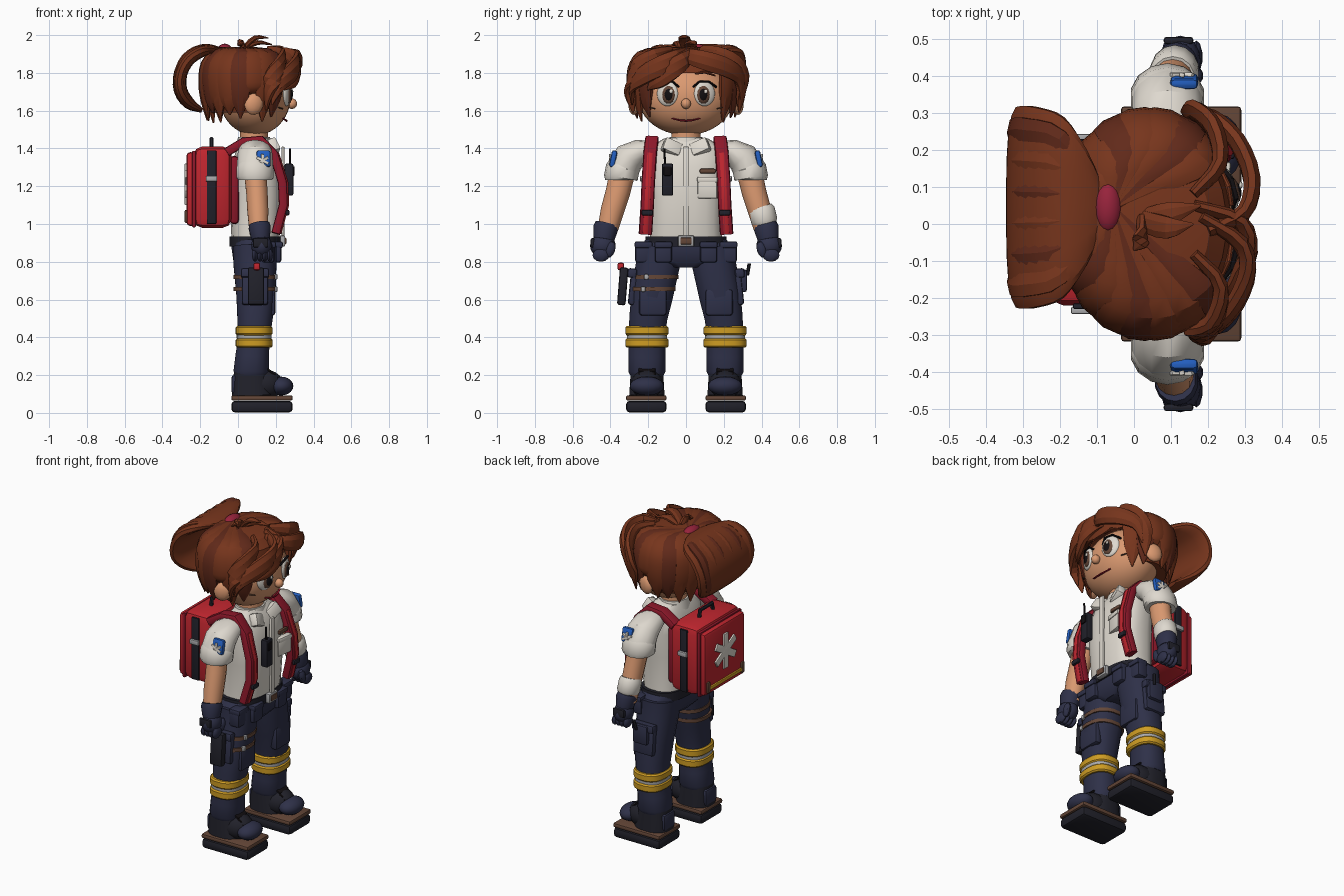
import bpy, bmesh, math, random
from mathutils import Vector as V
random.seed(3)
PAL = dict(hair=(118, 56, 34), hair2=(98, 46, 32), skin=(218, 152, 112), white=(222, 216, 206), navy=(50, 52, 74),
           dark=(38, 38, 46), red=(190, 42, 50), wine=(140, 30, 46), gold=(205, 155, 40), brown=(100, 72, 58),
           blue=(40, 95, 190), grey=(170, 170, 172), black=(25, 22, 24), tie=(150, 40, 62))
MATS = {}
for k, c in PAL.items():
    MATS[k] = bpy.data.materials.new(k)
    MATS[k].diffuse_color = [(v / 255) ** 2.2 for v in c] + [1]


def finish(name, bm, mat, angle=35):
    bmesh.ops.recalc_face_normals(bm, faces=bm.faces)
    me = bpy.data.meshes.new(name)
    bm.to_mesh(me)
    bm.free()
    me.shade_smooth()
    me.set_sharp_from_angle(angle=math.radians(angle))
    me.materials.append(MATS[mat])
    ob = bpy.data.objects.new(name, me)
    bpy.context.collection.objects.link(ob)
    return ob


def curve(pts, k=3):
    """Catmull-Rom smoothing of a point list."""
    P = [V(q) for q in pts]
    P = [P[0] * 2 - P[1]] + P + [P[-1] * 2 - P[-2]]
    out = []
    for a, b, c, d in zip(P, P[1:], P[2:], P[3:]):
        for t in (j / k for j in range(k)):
            out.append((b * 2 + (c - a) * t + (a * 2 - b * 5 + c * 4 - d) * t * t + (b * 3 - a - c * 3 + d) * t ** 3) / 2)
    return out + [P[-2]]


def sweep(name, pts, sizes, mat, side=(0, 1, 0), n=14, p=1.0, angle=35):
    """Loft superellipse rings along a path; sizes = (half width along side, half depth)."""
    bm, rings, pts = bmesh.new(), [], [V(q) for q in pts]
    sg = lambda c: math.copysign(abs(c) ** p, c)
    for i, q in enumerate(pts):
        t = (pts[min(i + 1, len(pts) - 1)] - pts[max(i - 1, 0)]).normalized()
        s = V(side)
        s = (s - t * s.dot(t)).normalized()
        u = t.cross(s)
        a, b = sizes[i]
        rings.append([bm.verts.new(q + s * a * sg(math.cos(w)) + u * b * sg(math.sin(w)))
                      for w in (2 * math.pi * (j + .5) / n for j in range(n))])
    for r0, r1 in zip(rings, rings[1:]):
        for j in range(n):
            bm.faces.new((r0[j], r0[(j + 1) % n], r1[(j + 1) % n], r1[j]))
    bm.faces.new(rings[0])
    bm.faces.new(rings[-1])
    return finish(name, bm, mat, angle)


def lock(name, pts, sizes, mat, side=(0, 1, 0), n=8, p=1.0):
    sz = [(max(v.x, .002), max(v.y, .002)) for v in curve([(a, b, 0) for a, b in sizes])]
    return sweep(name, curve(pts), sz, mat, side, n, p, 22)


def ball(name, loc, r, mat, seg=16, rot=(0, 0, 0)):
    bm = bmesh.new()
    bmesh.ops.create_uvsphere(bm, u_segments=seg, v_segments=seg * 2 // 3, radius=1)
    bmesh.ops.scale(bm, vec=r, verts=bm.verts)
    ob = finish(name, bm, mat)
    ob.location, ob.rotation_euler = loc, rot
    return ob


def box(name, loc, dims, mat, bev=.008, rot=(0, 0, 0)):
    bm = bmesh.new()
    bmesh.ops.create_cube(bm, size=1)
    bmesh.ops.scale(bm, vec=dims, verts=bm.verts)
    bmesh.ops.bevel(bm, geom=bm.edges[:], offset=min(bev, min(dims) * .4), segments=2, affect='EDGES', profile=.5)
    ob = finish(name, bm, mat)
    ob.location, ob.rotation_euler = loc, rot
    return ob


# torso, belt and hips
sweep("shirt", [(.09, 0, .9), (.095, 0, 1.0), (.1, 0, 1.15), (.1, 0, 1.3), (.09, 0, 1.4), (.085, 0, 1.45)],
      [(.195, .125), (.19, .135), (.195, .14), (.21, .13), (.2, .105), (.12, .07)], 'white', n=20, p=.75)
sweep("hips", [(.09, 0, .93), (.09, 0, .87), (.09, 0, .8), (.09, 0, .77)],
      [(.205, .125), (.255, .125), (.24, .115), (.1, .09)], 'navy', n=20, p=.75)
sweep("belt", [(.09, 0, .88), (.09, 0, .935)], [(.215, .135)] * 2, 'dark', n=24, p=.75)
box("buckle", (.235, 0, .91), (.03, .085, .06), 'grey')
box("buckle_inset", (.25, 0, .91), (.012, .06, .035), 'brown')
box("placket", (.238, 0, 1.17), (.016, .034, .48), 'white')
box("chest_pocket", (.232, .115, 1.19), (.035, .105, .11), 'white', .008, (0, 0, -.15))
box("pocket_flap", (.236, .115, 1.235), (.038, .11, .03), 'white', .008, (0, 0, -.15))
box("name_tag", (.232, .115, 1.28), (.02, .085, .025), 'brown')
box("radio", (.27, -.098, 1.235), (.045, .06, .17), 'dark')
box("radio_speaker", (.293, -.098, 1.28), (.012, .04, .05), 'black')
sweep("radio_antenna", [(.275, -.11, 1.3), (.275, -.115, 1.4)], [(.006, .006)] * 2, 'black', n=8)
sweep("neck", [(.085, 0, 1.4), (.085, 0, 1.52)], [(.08, .075)] * 2, 'skin')
sweep("collar_band", [(.085, 0, 1.4), (.085, 0, 1.46)], [(.105, .095), (.09, .085)], 'white')

for s in (-1, 1):
    sd = "left" if s > 0 else "right"
    box(f"collar_flap_{sd}", (.185, s * .075, 1.405), (.05, .1, .075), 'white', .012, (s * .45, -.35, s * -.3))
    # legs with reflective bands
    sweep(f"trouser_leg_{sd}", [(.09, s * .14, .88), (.09, s * .15, .78), (.095, s * .18, .62), (.09, s * .2, .5),
          (.085, s * .207, .4), (.075, s * .207, .3), (.07, s * .207, .22), (.07, s * .207, .2)],
          [(.125, .115), (.118, .115), (.112, .105), (.102, .095), (.098, .085), (.1, .09), (.1, .095), (.09, .09)],
          'navy', n=16, p=.85)
    for z in (.435, .37):
        sweep(f"gold_band_{sd}", [(.085, s * .207, z + d) for d in (-.024, -.016, .016, .024)],
              [(.108, .09), (.116, .098), (.116, .098), (.108, .09)], 'gold', n=18, p=.8)
    sweep(f"reflective_band_{sd}", [(.085, s * .207, .393), (.085, s * .207, .412)], [(.107, .092)] * 2, 'grey', n=18, p=.8)
    # boots
    box(f"sole_{sd}", (.127, s * .21, .033), (.325, .215, .062), 'dark', .02)
    box(f"sole_trim_{sd}", (.127, s * .21, .079), (.325, .215, .028), 'brown', .01)
    sweep(f"boot_{sd}", [(.075, s * .207, .09), (.07, s * .207, .17), (.065, s * .207, .24)],
          [(.095, .11), (.09, .1), (.085, .085)], 'dark', n=16, p=.75)
    ball(f"boot_instep_{sd}", (.14, s * .207, .15), (.1, .085, .08), 'dark')
    ball(f"boot_toe_{sd}", (.228, s * .207, .142), (.065, .09, .05), 'navy')
    box(f"boot_heel_{sd}", (-.015, s * .207, .15), (.04, .11, .1), 'navy', .015)
    for i in range(3):
        box(f"lace_{sd}", (.165 + .02 * i, s * .207, .225 - .02 * i), (.03, .09, .012), 'black', .004, (0, .6, 0))
    # pockets and pouches
    box(f"knee_pocket_{sd}", (.175, s * .175, .585), (.045, .145, .14), 'navy', .015)
    box(f"cargo_pocket_{sd}", (.09, s * .28, .66), (.14, .04, .18), 'navy', .015, (s * .1, 0, 0))
    box(f"cargo_flap_{sd}", (.09, s * .285, .74), (.15, .05, .05), 'navy', .012, (s * .1, 0, 0))
    for y in (.12, .225):
        box(f"belt_pouch_{sd}", (.195 - .35 * (y - .12), s * y, .85), (.07, .09, .11), 'navy', .015)
        box(f"pouch_flap_{sd}", (.2 - .35 * (y - .12), s * y, .89), (.075, .095, .035), 'navy', .01)
    # sleeves, arms and gloves
    sweep(f"sleeve_{sd}", [(.09, s * .17, 1.4), (.09, s * .24, 1.385), (.09, s * .3, 1.35), (.09, s * .335, 1.29), (.09, s * .345, 1.25)],
          [(.07, .04), (.09, .065), (.096, .085), (.097, .088), (.097, .088)], 'white', side=(1, 0, 0))
    sweep(f"sleeve_cuff_{sd}", [(.09, s * .33, 1.305), (.09, s * .335, 1.295), (.09, s * .345, 1.245), (.09, s * .345, 1.232)],
          [(.095, .082), (.101, .09), (.101, .09), (.09, .082)], 'white', side=(1, 0, 0))
    sweep(f"arm_{sd}", [(.09, s * .335, 1.28), (.1, s * .36, 1.17), (.105, s * .39, 1.07), (.11, s * .42, .95)],
          [(.06, .068), (.058, .065), (.057, .062), (.05, .052)], 'skin', side=(1, 0, 0))
    sweep(f"glove_cuff_{sd}", [(.112, s * .42, 1.0), (.115, s * .425, .98), (.12, s * .435, .92)],
          [(.055, .06), (.06, .066), (.05, .056)], 'navy', side=(1, 0, 0))
    ball(f"fist_{sd}", (.125, s * .44, .885), (.055, .068, .062), 'navy')
    for i in range(4):
        ball(f"finger_{sd}", (.09 + .026 * i, s * .45, .835), (.017, .045, .035), 'navy', 10)
    ball(f"thumb_{sd}", (.165, s * .4, .865), (.022, .025, .045), 'navy', 10, (s * .3, 0, 0))
    box(f"glove_knuckle_{sd}", (.12, s * .495, .9), (.08, .02, .05), 'dark')
    # sleeve patch with crossed bars
    box(f"patch_{sd}", (.135, s * .385, 1.345), (.075, .03, .09), 'blue', .012, (s * .2, 0, 0))
    for k in range(3):
        box(f"patch_bar_{sd}", (.13, s * .402, 1.335), (.07, .012, .015), 'white', .003, (s * .2, k * math.pi / 3 + .5, 0))
    # pack straps
    sweep(f"pack_strap_{sd}", [(-.06, s * .185, 1.38), (.03, s * .18, 1.435), (.12, s * .18, 1.445), (.19, s * .19, 1.37),
          (.235, s * .2, 1.22), (.24, s * .205, 1.1), (.2, s * .215, .95)], [(.036, .024)] * 7, 'wine', n=12, p=.4)
    sweep(f"strap_stripe_{sd}", [(.21, s * .19, 1.375), (.259, s * .2, 1.22), (.263, s * .205, 1.1), (.222, s * .215, .95)],
          [(.015, .008)] * 4, 'red', n=8, p=.5)
    box(f"strap_buckle_{sd}", (.262, s * .205, 1.06), (.02, .06, .03), 'dark')
    # face pieces
    ball(f"eye_white_{sd}", (.257, s * .098, 1.69), (.02, .058, .066), 'white', 18, (0, 0, s * .3))
    ball(f"iris_{sd}", (.27, s * .093, 1.685), (.015, .037, .048), 'brown', 16, (0, 0, s * .3))
    ball(f"pupil_{sd}", (.277, s * .092, 1.685), (.012, .025, .034), 'black', 14, (0, 0, s * .3))
    ball(f"eye_glint_{sd}", (.288, s * .092 + .013, 1.702), (.005, .01, .011), 'white', 10)
    sweep(f"eyelid_{sd}", [(.262, s * .038, 1.725), (.275, s * .07, 1.753), (.262, s * .12, 1.755), (.23, s * .16, 1.725)],
          [(.006, .008)] * 4, 'black', side=(0, 0, 1), n=8)
    sweep(f"eyebrow_{sd}", [(.262, s * .05, 1.795), (.255, s * .1, 1.805), (.23, s * .155, 1.785)],
          [(.005, .008), (.009, .008), (.004, .006)], 'hair', side=(0, 0, 1), n=8)
    sweep(f"cheek_line_{sd}", [(.235, s * .165, 1.61), (.215, s * .19, 1.617)], [(.003, .006)] * 2, 'brown', side=(0, 0, 1), n=6)
    ball(f"ear_{sd}", (.085, s * .275, 1.635), (.052, .028, .058), 'skin', 12, (0, .3, s * -.3))

# asymmetric gear: wrist bandage, thigh holster, small clip
sweep("wrist_bandage", [(.105, .395, 1.09), (.105, .4, 1.075), (.11, .415, 1.015), (.11, .418, 1.0)],
      [(.058, .06), (.066, .07), (.066, .07), (.058, .06)], 'white', side=(1, 0, 0))
for z in (.72, .655):
    y = -.16 - (.72 - z) * .25
    sweep("holster_strap", [(.092, y, z - .011), (.092, y, z + .011)], [(.122, .117)] * 2, 'brown', n=18, p=.85)
    box("holster_strap_clip", (.195, y - .05, z), (.03, .025, .03), 'grey')
box("holster", (.095, -.335, .67), (.085, .045, .2), 'dark', .012, (-.08, 0, 0))
box("holster_tool_grip", (.1, -.345, .775), (.035, .035, .04), 'red', .01)
box("hip_pouch", (.1, .3, .7), (.1, .045, .12), 'navy', .012)
sweep("hip_clip", [(.12, .325, .73), (.13, .335, .79)], [(.01, .01)] * 2, 'dark', n=8)

# backpack
box("pack_body", (-.135, 0, 1.195), (.2, .44, .43), 'red', .045)
box("pack_back_pad", (-.02, 0, 1.18), (.05, .36, .36), 'wine', .02)
box("pack_panel", (-.25, 0, 1.185), (.045, .4, .39), 'red', .018)
box("pack_panel_seam", (-.233, 0, 1.185), (.02, .415, .405), 'wine', .006)
box("pack_lower_trim", (-.272, 0, 1.03), (.02, .32, .022), 'gold', .005)
for s in (-1, 1):
    box("pack_trim_end", (-.272, s * .17, 1.04), (.022, .03, .07), 'brown')
    box("pack_side_strap", (-.14, s * .222, 1.195), (.05, .015, .39), 'dark', .005)
    box("pack_side_buckle", (-.14, s * .233, 1.24), (.06, .02, .03), 'grey', .005)
for k in range(3):
    box("panel_bar", (-.275, 0, 1.21), (.016, .045, .22), 'white', .005, (k * math.pi / 3, 0, 0))
sweep("pack_handle", [(-.14, -.07, 1.39), (-.14, -.06, 1.45), (-.14, .06, 1.45), (-.14, .07, 1.39)],
      [(.012, .012)] * 4, 'dark', side=(1, 0, 0), n=8)

# head
ball("head", (.09, 0, 1.67), (.188, .252, .2), 'skin', 32)
ball("nose", (.285, 0, 1.637), (.028, .026, .028), 'skin', 12)
sweep("mouth", [(.238, -.075, 1.56), (.253, -.035, 1.549), (.257, 0, 1.546), (.253, .035, 1.549), (.238, .075, 1.56)],
      [(.003, .006), (.005, .006), (.006, .006), (.005, .006), (.003, .006)], 'wine', side=(0, 0, 1), n=8)

# hair cap, opened over the face
cap = sweep("hair_cap", [(.04, 0, z) for z in (1.59, 1.65, 1.72, 1.8, 1.87, 1.915, 1.935)],
            [(.25, .185), (.27, .21), (.287, .222), (.295, .222), (.275, .21), (.21, .165), (.1, .08)], 'hair', n=28, angle=15)
bm = bmesh.new()
bm.from_mesh(cap.data)
bmesh.ops.delete(bm, geom=[f for f in bm.faces if f.calc_center_median().x > .16 and f.calc_center_median().z < 1.82], context='FACES')
bm.to_mesh(cap.data)
bm.free()
# locks combed back to the hair tie, tips hanging around sides and back; short above the ears
for i in range(17):
    w = math.radians(48 + 264 * i / 16)
    tip = 1.555 + random.uniform(-.02, .03)
    drop = .12 if i in (2, 14) else 0
    path = [(-.06, .045, 1.925)] + [(.04 + .23 * f * math.cos(w), .295 * f * math.sin(w), z)
            for f, z in ((.7, 1.915), (.95, 1.85), (1.0, 1.75), (.95, 1.65 + drop * .5), (.88, tip + drop))]
    lock("hair_lock", path, [(.015, .012), (.045, .016), (.06, .02), (.06, .022), (.045, .02), (.004, .004)],
         'hair2' if i % 3 == 1 else 'hair', side=(-math.sin(w), math.cos(w), 0))
# swept fringe
FRINGE = [[(.2, -.02, 1.91), (.295, .03, 1.885), (.318, .12, 1.86), (.28, .22, 1.825), (.215, .285, 1.77), (.18, .29, 1.66)],
          [(.18, .02, 1.92), (.285, -.05, 1.885), (.305, -.13, 1.84), (.27, -.22, 1.79), (.215, -.28, 1.73), (.18, -.285, 1.63)],
          [(.16, .05, 1.92), (.28, .01, 1.885), (.31, -.06, 1.83), (.29, -.13, 1.775), (.27, -.17, 1.745), (.245, -.205, 1.71)],
          [(.16, -.08, 1.92), (.23, -.16, 1.89), (.22, -.25, 1.83), (.18, -.29, 1.76), (.16, -.29, 1.68), (.15, -.28, 1.59)],
          [(.16, .08, 1.92), (.23, .16, 1.9), (.22, .25, 1.85), (.18, .295, 1.77), (.16, .29, 1.68), (.15, .28, 1.59)]]
for path in FRINGE:
    lock("fringe_lock", path, [(.025, .015), (.045, .022), (.055, .025), (.052, .025), (.038, .02), (.004, .004)],
         'hair', side=(0, .2, 1))
# crown tuft
for tip, mid in (((.16, 0, 1.985), (.09, -.01, 1.985)), ((.18, .05, 1.95), (.1, .03, 1.96)), ((0, -.07, 1.945), (.02, -.04, 1.955))):
    lock("crown_tuft", [(.02, .01, 1.92), mid, tip], [(.03, .015), (.032, .014), (.003, .003)], 'hair')
# ponytail fanning out of the hair tie
ball("hair_tie", (-.07, .045, 1.92), (.038, .07, .035), 'tie')
lock("ponytail", [(-.08, .045, 1.905), (-.13, .045, 1.922), (-.19, .045, 1.918), (-.26, .045, 1.875), (-.303, .045, 1.8),
     (-.305, .045, 1.71), (-.26, .045, 1.64), (-.19, .045, 1.6)],
     [(.04, .02), (.16, .025), (.245, .034), (.272, .036), (.275, .036), (.26, .036), (.2, .032), (.1, .012)], 'hair', n=18, p=.7)
for i in range(6):
    f = (i - 2.5) / 3
    lock("ponytail_ridge", [(-.1, .045 + .06 * f, 1.92), (-.2, .045 + .22 * f, 1.938), (-.285, .045 + .25 * f, 1.885),
         (-.323, .045 + .25 * f, 1.8), (-.323, .045 + .23 * f, 1.7), (-.27, .045 + .17 * f, 1.625)],
         [(.008, .008), (.03, .012), (.036, .014), (.036, .014), (.03, .014), (.005, .006)], 'hair2' if i % 2 else 'hair', n=6)
